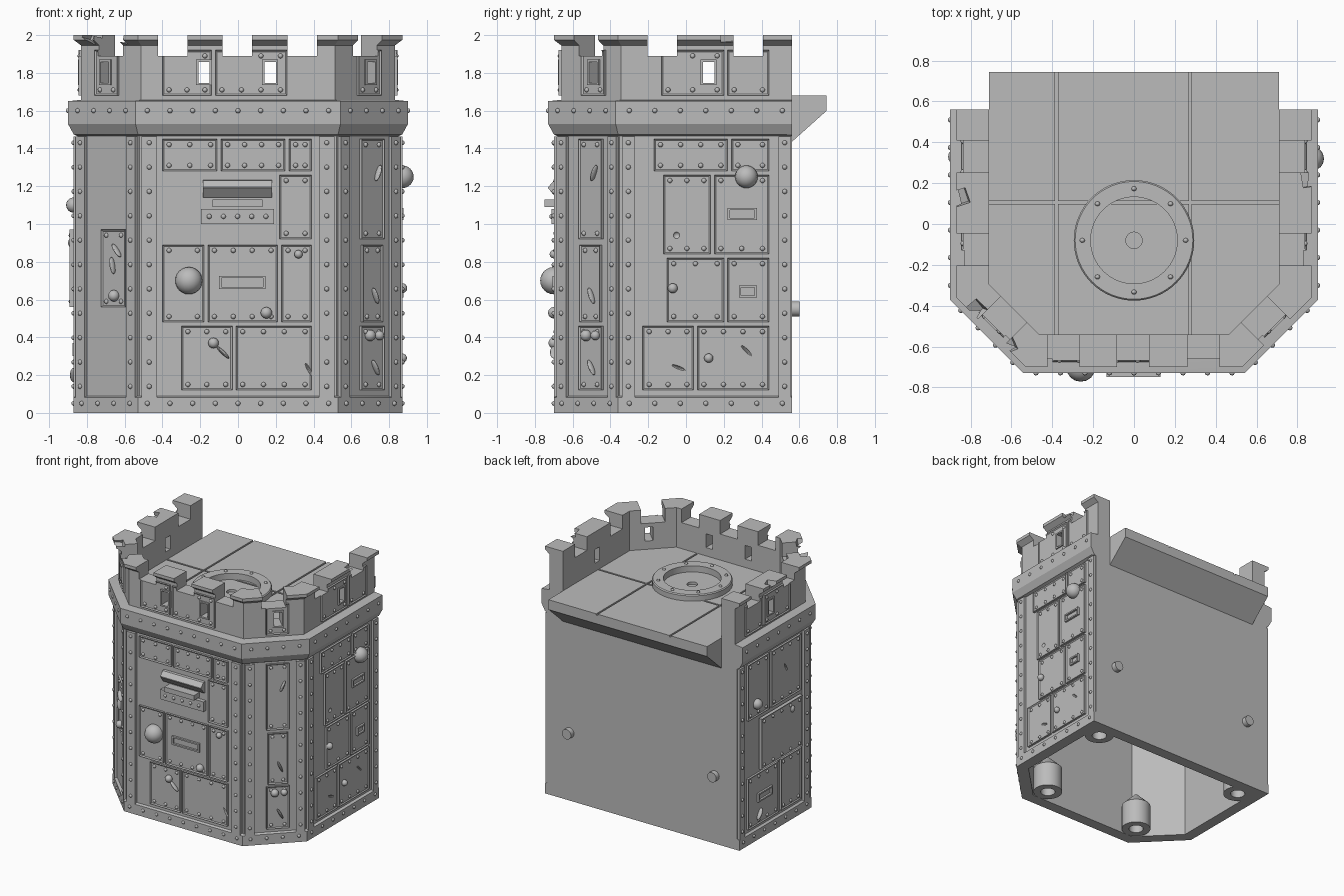
import bpy, bmesh, math
from mathutils import Matrix, Vector

cube = bpy.data.objects.get("Cube")
if cube:
    bpy.data.objects.remove(cube, do_unlink=True)

grey = bpy.data.materials.new("plain_grey")
grey.use_nodes = True
grey.diffuse_color = (0.5, 0.5, 0.5, 1)
grey.node_tree.nodes["Principled BSDF"].inputs["Base Color"].default_value = (0.5, 0.5, 0.5, 1)


def wall_frame(ox, oy, ux, uy, nx, ny):
    """Local axes of a wall: along it, out of it, up."""
    return Matrix(((ux, nx, 0, ox), (uy, ny, 0, oy), (0, 0, 1, 0), (0, 0, 0, 1)))


S = math.sqrt(0.5)
FRONT = wall_frame(0, -0.70, 1, 0, 0, -1)
LEFT = wall_frame(0.87, 0, 0, 1, 1, 0)
RIGHT = wall_frame(-0.87, 0, 0, 1, -1, 0)
DIAG_L = wall_frame(0.70, -0.53, S, S, S, -S)
DIAG_R = wall_frame(-0.70, -0.53, -S, S, -S, -S)


def foot(d, back=0.56):
    """Tower outline, grown outwards by d."""
    w, f, c = 0.87 + d, 0.70 + d, 1.23 + d / S
    half = [(w, back), (w, w - c), (c - f, -f)]
    return half + [(-x, y) for x, y in reversed(half)]


def loft(bm, loops, closed=False):
    rows = [[bm.verts.new(p) for p in loop] for loop in loops]
    n = len(rows[0])
    pairs = list(zip(rows, rows[1:])) + ([(rows[-1], rows[0])] if closed else [])
    for a, b in pairs:
        for i in range(n):
            j = (i + 1) % n
            bm.faces.new((a[i], a[j], b[j], b[i]))
    if not closed:
        bm.faces.new(rows[0])
        bm.faces.new(rows[-1])


def level(points, z):
    return [(x, y, z) for x, y in points]


def circle(cx, cy, r, z, n=40):
    return [(cx + r * math.cos(i * math.tau / n), cy + r * math.sin(i * math.tau / n), z) for i in range(n)]


def box(bm, m, u0, u1, n0, n1, z0, z1):
    mat = m @ Matrix.Translation(((u0 + u1) / 2, (n0 + n1) / 2, (z0 + z1) / 2)) \
        @ Matrix.Diagonal((u1 - u0, n1 - n0, z1 - z0, 1))
    return bmesh.ops.create_cube(bm, size=1, matrix=mat)["verts"]


def ball(bm, m, u, n, z, r, scale=(1, 1, 1), turn=0, seg=16):
    mat = m @ Matrix.Translation((u, n, z)) @ Matrix.Rotation(turn, 4, 'Y') @ Matrix.Diagonal((*scale, 1))
    bmesh.ops.create_uvsphere(bm, u_segments=seg, v_segments=seg * 3 // 4, radius=r, matrix=mat)


def finish(name, bm, cutter=None, smooth=None):
    bmesh.ops.recalc_face_normals(bm, faces=bm.faces[:])
    mesh = bpy.data.meshes.new(name)
    bm.to_mesh(mesh)
    bm.free()
    ob = bpy.data.objects.new(name, mesh)
    bpy.context.scene.collection.objects.link(ob)
    if cutter:
        mod = ob.modifiers.new("cut", 'BOOLEAN')
        mod.operation, mod.solver, mod.object = 'DIFFERENCE', 'EXACT', cutter
        mod.use_self = True
        deps = bpy.context.evaluated_depsgraph_get()
        cut_mesh = bpy.data.meshes.new_from_object(ob.evaluated_get(deps))
        ob.modifiers.clear()
        ob.data = cut_mesh
    ob.data.materials.clear()
    ob.data.materials.append(grey)
    if smooth:
        bpy.ops.object.select_all(action='DESELECT')
        ob.select_set(True)
        bpy.context.view_layer.objects.active = ob
        bpy.ops.object.shade_smooth_by_angle(angle=math.radians(smooth))
    return ob


rivets, panels, details = bmesh.new(), bmesh.new(), bmesh.new()
DEEP = -0.04  # parapet wall, set back from the strips
GAPS = [(FRONT, (-0.345, -0.005, 0.34), 0.078), (LEFT, (-0.125, 0.33), 0.078),
        (RIGHT, (-0.125, 0.33), 0.078), (DIAG_L, (0,), 0.09), (DIAG_R, (0,), 0.09)]
WINDOWS = [(FRONT, -0.18), (FRONT, 0.17), (LEFT, 0.12), (RIGHT, 0.12), (DIAG_L, 0.03), (DIAG_R, 0.03)]


def rivet(m, u, n, z):
    ball(rivets, m, u, n, z, 0.013, (1, 0.9, 1), 0, 8)


def frame(m, u0, u1, z0, z1, n, t=0.012):
    for a, b, c, d in ((u0, u1, z0, z0 + t), (u0, u1, z1 - t, z1),
                       (u0, u0 + t, z0 + t, z1 - t), (u1 - t, u1, z0 + t, z1 - t)):
        box(details, m, a, b, n - 0.03, n, c, d)


def panel(m, u0, u1, z0, z1, n=-0.003):
    """Plate with a raised rim and rivets along its top and bottom."""
    verts = box(panels, m, u0, u1, n - 0.03, n, z0, z1)
    faces = list({f for v in verts for f in v.link_faces})
    bmesh.ops.recalc_face_normals(panels, faces=faces)
    out = m.to_3x3() @ Vector((0, 1, 0))
    top = max(faces, key=lambda f: f.calc_center_median().dot(out))
    bmesh.ops.inset_region(panels, faces=[top], thickness=0.012, depth=-0.007)
    count = max(2, round((u1 - u0 - 0.08) / 0.1) + 1)
    for i in range(count):
        u = u0 + 0.035 + (u1 - u0 - 0.07) * i / (count - 1)
        for z in (z0 + 0.03, z1 - 0.03):
            in_gap = z > 1.87 and any(g[0] is m and abs(u - c) < g[2] + 0.015 for g in GAPS for c in g[1])
            if not in_gap:
                rivet(m, u, n - 0.007, z)


# Riveted plates on each wall: (start, end, bottom, top)
PLATES = [
    (FRONT, [(-.40, -.11, 1.28, 1.45), (-.09, .25, 1.28, 1.45), (.27, .39, 1.28, 1.45), (.22, .39, .92, 1.26),
             (-.40, -.18, .48, .89), (-.16, .21, .48, .89), (.23, .39, .48, .89),
             (-.30, -.03, .12, .46), (-.01, .39, .12, .46)]),
    (LEFT, [(-.17, .22, 1.28, 1.45), (.24, .44, 1.28, 1.45), (-.12, .13, .84, 1.26), (.15, .44, .84, 1.26),
            (-.10, .20, .48, .82), (.22, .44, .48, .82), (-.23, .04, .12, .46), (.06, .44, .12, .46)]),
    (RIGHT, [(-.24, .14, 1.0, 1.45), (.17, .44, 1.0, 1.45), (-.24, .02, .12, .53), (.05, .44, .12, .53)]),
    (DIAG_L, [(-.06, .11, .92, 1.45), (-.05, .10, .48, .89), (-.06, .11, .12, .46)]),
    (DIAG_R, [(-.14, .04, .56, .97)]),
]
for m, rows in PLATES:
    for row in rows:
        panel(m, *row)
panel(RIGHT, -0.22, 0.30, 0.56, 0.97, 0.022)
for m, spans in ((FRONT, ((-.40, -.14), (-.12, .26))), (LEFT, ((-.13, .20), (.22, .44))),
                 (RIGHT, ((-.13, .20), (.22, .44))), (DIAG_L, ((-.06, .11),)), (DIAG_R, ((-.06, .11),))):
    for a, b in spans:
        panel(m, a, b, 1.68, 1.92, DEEP + 0.015)

# Corner strips with rivets, plus rivet rows on the base and cornice
strips = bmesh.new()
for m, spans in ((FRONT, ((-.51, -.43), (.43, .51))), (LEFT, ((-.34, -.27), (.49, .555))),
                 (RIGHT, ((-.34, -.27), (.49, .555))), (DIAG_L, ((-.22, -.15), (.16, .225))),
                 (DIAG_R, ((-.22, -.15), (.16, .225)))):
    for a, b in spans:
        box(strips, m, a, b, -0.04, 0, 0.08, 1.462)
        for i in range(11):
            rivet(m, (a + b) / 2, 0, 0.14 + 0.129 * i)
finish("corner_strips", strips)
for m, count, start, step in ((FRONT, 9, -.48, .12), (LEFT, 7, -.30, .135), (RIGHT, 7, -.30, .135),
                              (DIAG_L, 4, -.18, .12), (DIAG_R, 4, -.18, .12)):
    for i in range(count):
        rivet(m, start + i * step, 0, 0.05)
        rivet(m, start + i * step, 0.03, 1.60)

# Vision slit hood, sill bar and slot frames
loft(details, [[FRONT @ Vector((u, n, z)) for n, z in
                ((-.04, 1.235), (0, 1.23), (.03, 1.195), (.03, 1.19), (-.01, 1.14), (-.04, 1.14))] for u in (-.185, .18)])
box(details, FRONT, -0.195, 0.19, -0.04, 0.012, 1.0, 1.08)
for i in range(5):
    rivet(FRONT, -0.152 + 0.075 * i, 0.012, 1.04)
frame(FRONT, -0.10, 0.145, 0.655, 0.725, 0.006)
frame(LEFT, 0.22, 0.375, 1.02, 1.085, 0.006)
frame(LEFT, 0.28, 0.375, 0.61, 0.675, 0.006)
frame(RIGHT, 0.14, 0.32, 0.30, 0.37, 0.006)
for m, u in WINDOWS:
    frame(m, u - 0.042, u + 0.042, 1.735, 1.87, DEEP + 0.018)

# Cutters: battlement gaps, windows, dents, gouges and broken edges
cut = bmesh.new()
for m, centres, half in GAPS:
    for c in centres:
        box(cut, m, c - half, c + half, -0.25, 0.1, 1.89, 2.1)
for m, u in WINDOWS:
    box(cut, m, u - 0.03, u + 0.03, -0.25, 0.1, 1.747, 1.858)
box(cut, FRONT, -0.135, 0.13, -0.05, 0.05, 1.09, 1.13)
for m, u, z, r in ((FRONT, -.26, .70, .072), (FRONT, .32, .84, .022), (FRONT, .15, .53, .03),
                   (FRONT, -.13, .37, .028), (LEFT, .32, 1.25, .06), (LEFT, -.05, .94, .02),
                   (LEFT, -.07, .66, .026), (LEFT, .12, .29, .024), (LEFT, -.08, 1.84, .03),
                   (LEFT, .35, 1.80, .02), (DIAG_L, .0, .41, .03), (DIAG_L, .07, .41, .025),
                   (DIAG_R, -.06, .62, .03), (RIGHT, .33, 1.1, .04), (RIGHT, -.1, .9, .03)):
    ball(cut, m, u, 0, z, r)
for m, u, z, turn in ((FRONT, -.08, .32, -.8), (FRONT, .375, .23, -.5), (LEFT, -.04, .24, -1.2), (LEFT, .32, .33, -.8),
                      (DIAG_L, .06, 1.27, .4), (DIAG_L, .04, .62, -.4), (DIAG_L, .04, .24, -.5),
                      (DIAG_R, -.08, .86, .7), (DIAG_R, -.05, .78, .2), (RIGHT, -.05, 1.25, .5), (RIGHT, .3, .2, -.6)):
    ball(cut, m, u, 0, z, 1, (0.01, 0.02, 0.045), turn)
for x, y, turn in ((-.85, .13, .4), (.86, .22, .2), (-.77, -.42, .9), (-.62, -.59, .5)):
    bmesh.ops.create_cube(cut, size=0.075, matrix=Matrix.Translation((x, y, 2.0)) @ Matrix.Rotation(turn, 4, (1, 1, 2)))
for x in (-0.65, 0.65):
    loft(cut, [[(px, y, pz) for px, pz, _ in circle(x, 0.55, 0.04, 0, 20)] for y in (0.50, 0.60)])
cutter = finish("damage_cutter", cut)
cutter.hide_render = True

# Hollow tower body with base band and cornice
body = bmesh.new()
loft(body, [level(foot(d, back), z) for d, z, back in (
    (-.09, 1.45, .47), (-.09, 0, .47), (0, 0, .56), (0, .082, .56), (-.02, .09, .56), (-.02, 1.465, .56),
    (0, 1.475, .56), (.03, 1.53, .56), (.03, 1.65, .56), (-.06, 1.66, .56))])
finish("tower_body", body, cutter, 25)

# Battlement wall, open at the back
parapet = bmesh.new()
loft(parapet, [level(foot(d) + foot(-0.16)[::-1], z) for d, z in
               ((DEEP, 1.60), (DEEP, 1.945), (0, 1.975), (0, 2.0))])
finish("parapet", parapet, cutter, 25)
finish("armour_plates", panels, cutter, 25)
finish("slits_and_frames", details)

# Deck with seams, and the overhang behind it
seams = bmesh.new()
for x in (-0.38, 0.275):
    box(seams, Matrix(), x - 0.007, x + 0.007, -0.8, 0.8, 1.669, 1.75)
box(seams, Matrix(), -0.8, 0.8, 0.098, 0.112, 1.669, 1.75)
loft(seams, [circle(0, -0.08, 0.04, z) for z in (1.6, 1.7)])
seam_cutter = finish("seam_cutter", seams)
seam_cutter.hide_render = True
deck = bmesh.new()
loft(deck, [level(foot(-0.16, 0.745), z) for z in (1.62, 1.68)])
finish("deck", deck, seam_cutter)
overhang = bmesh.new()
loft(overhang, [[(x, y, z) for y, z in ((.54, 1.42), (.555, 1.43), (.745, 1.60), (.745, 1.66), (.54, 1.66))]
                for x in (-0.71, 0.71)])
finish("rear_overhang", overhang)

# Turret ring with bolts
ring = bmesh.new()
loft(ring, [circle(0, -0.08, r, z, 64) for r, z in
            ((.295, 1.67), (.295, 1.722), (.288, 1.73), (.212, 1.73), (.212, 1.67))], closed=True)
finish("turret_ring", ring, smooth=25)
for x, y, z in circle(0, -0.08, 0.253, 1.73, 8):
    rivet(Matrix(), x, y, z)
finish("rivets", rivets, smooth=60)

# Hollow pegs under the tower
pegs = bmesh.new()
for x, y in ((.44, -.50), (-.44, -.50), (.69, .41), (-.69, .41)):
    loft(pegs, [circle(x, y, r, z, 24) for r, z in ((.055, .1), (.055, 0), (.11, 0), (.11, .2), (.01, .3))])
finish("pegs", pegs, smooth=30)

for helper in (cutter, seam_cutter):
    bpy.data.objects.remove(helper, do_unlink=True)
